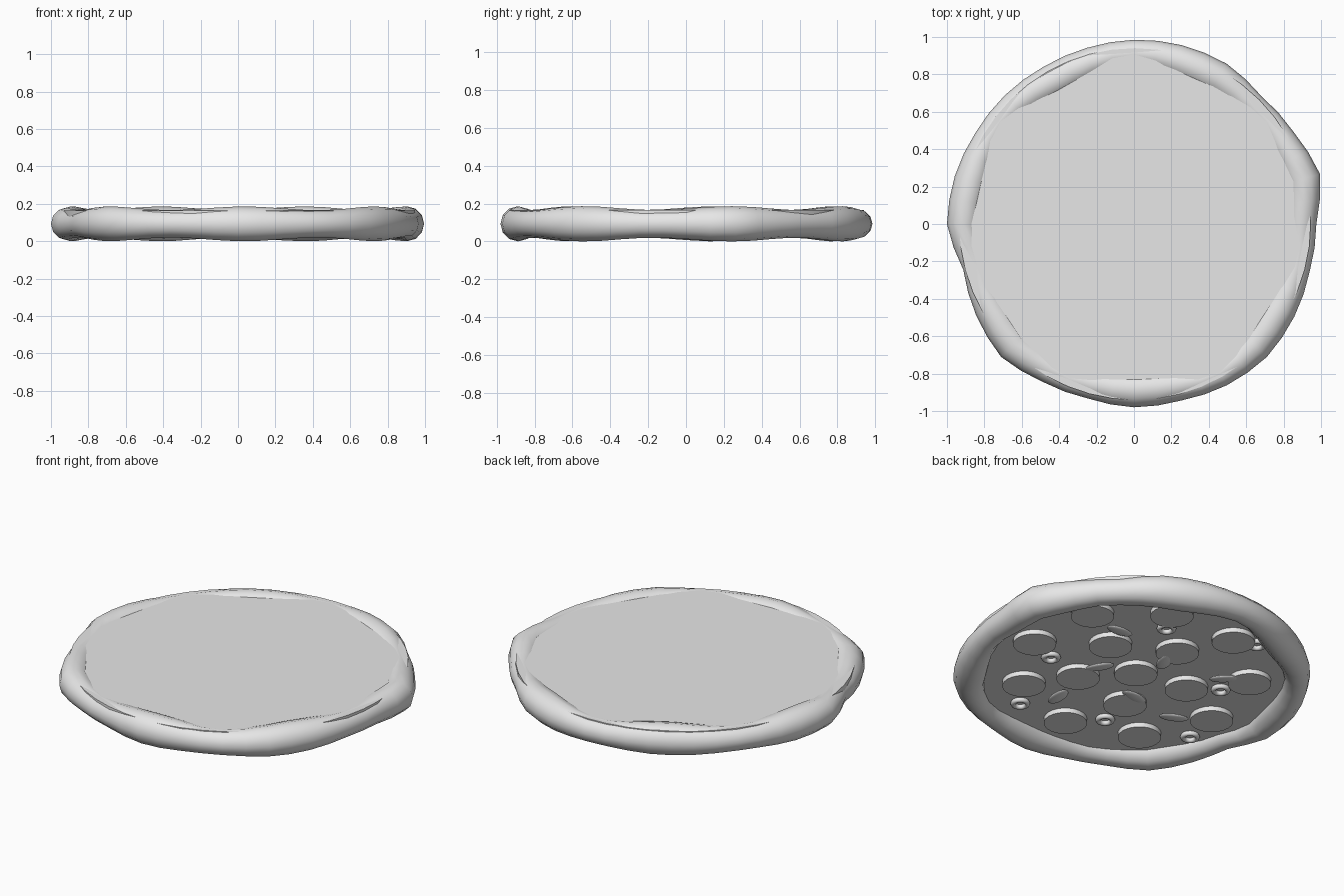
import bpy, bmesh
from math import sin, cos, pi, radians
from mathutils import Vector

cube = bpy.data.objects.get("Cube")
if cube:
    bpy.data.objects.remove(cube)

grey = bpy.data.materials.new("plain_grey")
grey.use_nodes = True
colour = (0.8, 0.8, 0.8, 1)
grey.diffuse_color = colour
grey.node_tree.nodes["Principled BSDF"].inputs["Base Color"].default_value = colour


def finish(obj, name, angle=40):
    obj.name = name
    obj.data.name = name
    obj.data.materials.clear()
    obj.data.materials.append(grey)
    bpy.ops.object.select_all(action="DESELECT")
    obj.select_set(True)
    bpy.context.view_layer.objects.active = obj
    bpy.ops.object.shade_smooth_by_angle(angle=radians(angle))
    return obj


# Toppings are laid out on a turned grid, in hundredths of a unit
TURN = radians(50)


def place(across, along, z):
    s, d = across / 100, along / 100
    return Vector((d * cos(TURN) - s * sin(TURN), d * sin(TURN) + s * cos(TURN), z))


# Crust: a lumpy ring with seven swellings, given by its outer radius
outline = [975, 1030, 985, 965, 990, 990, 985, 975, 970, 975, 978, 992,
           1000, 945, 975, 1005, 975, 965, 980, 977, 995, 1005, 990, 973]
SEGMENTS, SIDES, MID_Z = 48, 12, 0.093
bm = bmesh.new()
rings = []
for i in range(SEGMENTS):
    a = 2 * pi * i / SEGMENTS
    k = i // 2
    here, after = outline[k], outline[(k + 1) % len(outline)]
    outer = (here if i % 2 == 0 else (here + after) / 2) / 1000
    tube = 0.083 + 0.010 * cos(7 * (a - radians(15)))
    ring = []
    for j in range(SIDES):
        b = 2 * pi * j / SIDES
        r = outer - tube + tube * cos(b)
        ring.append(bm.verts.new((r * cos(a), r * sin(a), MID_Z + tube * sin(b))))
    rings.append(ring)
for i in range(SEGMENTS):
    p, q = rings[i], rings[(i + 1) % SEGMENTS]
    for j in range(SIDES):
        n = (j + 1) % SIDES
        bm.faces.new((p[j], q[j], q[n], p[n]))
bmesh.ops.recalc_face_normals(bm, faces=bm.faces)
mesh = bpy.data.meshes.new("crust")
bm.to_mesh(mesh)
bm.free()
crust = bpy.data.objects.new("crust", mesh)
bpy.context.collection.objects.link(crust)
finish(crust, "crust", 60)

# Base: flat disc whose rim shows where the crust dips
TOP, FACE = 0.165, 0.07
bpy.ops.mesh.primitive_cylinder_add(vertices=48, radius=0.94, depth=TOP - FACE,
                                    location=(0.005, 0, (TOP + FACE) / 2))
finish(bpy.context.object, "base")

# Sausage slices on the underside
slices = [(-23, 70), (21, 70), (-55, 39), (-13, 36), (24, 29), (55, 41),
          (-31, 1), (1, 5), (-61, -7), (29, -12), (64, -5), (-5, -29),
          (-38, -48), (43, -46), (3, -64)]
for s, d in slices:
    bpy.ops.mesh.primitive_cylinder_add(vertices=24, radius=0.12, depth=0.04,
                                        location=place(s, d, 0.062))
    finish(bpy.context.object, "sausage_slice")

# Olive rings
olives = [(-30, 76), (18, 54), (-46, 22), (-63, -29), (-16, -47),
          (31, -66), (48, -14), (68, 36)]
for s, d in olives:
    bpy.ops.mesh.primitive_torus_add(major_segments=20, minor_segments=8,
                                     major_radius=0.04, minor_radius=0.015,
                                     location=place(s, d, 0.058))
    finish(bpy.context.object, "olive_ring", 60)

# Leaves: thin flattened ovals, each with its own heading in degrees
leaves = [(-8, 53, -40), (-19, 13, 20), (17, 19, 75), (-42, -20, 60),
          (0, -20, -50), (22, -43, -15), (50, 0, 5)]
for s, d, heading in leaves:
    bpy.ops.mesh.primitive_uv_sphere_add(segments=16, ring_count=8, radius=1,
                                         location=place(s, d, 0.05))
    leaf = bpy.context.object
    leaf.scale = (0.085, 0.045, 0.014)
    leaf.rotation_euler = (radians(8), 0, TURN + pi / 2 - radians(heading))
    finish(leaf, "leaf", 60)
